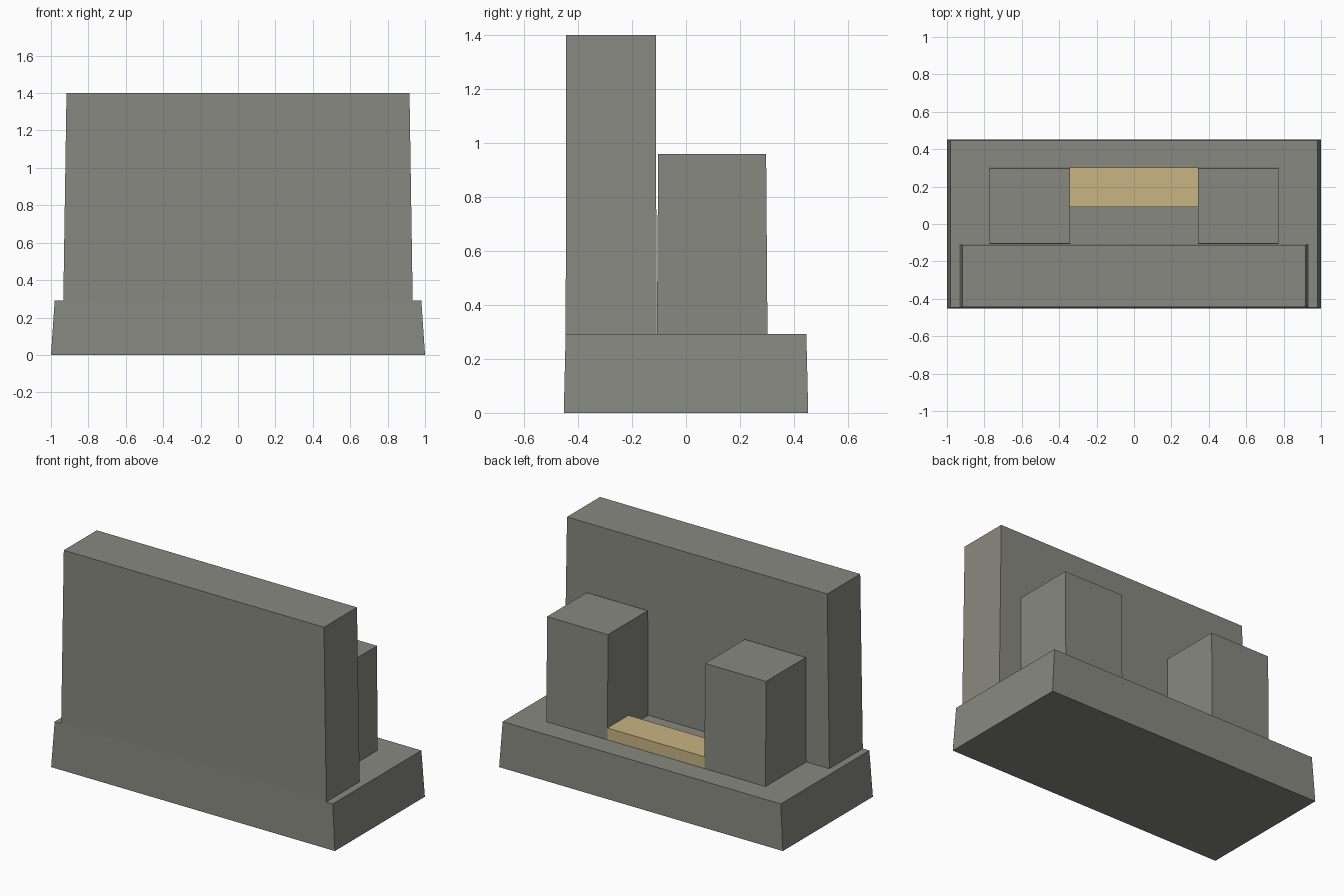
import bpy

if "Cube" in bpy.data.objects:
    bpy.data.objects.remove(bpy.data.objects["Cube"])


def material(name, color):
    mat = bpy.data.materials.new(name)
    mat.diffuse_color = (*color, 1)
    mat.use_nodes = True
    mat.node_tree.nodes["Principled BSDF"].inputs["Base Color"].default_value = mat.diffuse_color
    return mat


def tapered_block(name, mat, bottom, top, z0, z1):
    """Box with separate bottom and top rectangles (x0, x1, y0, y1)."""
    verts = []
    for (x0, x1, y0, y1), z in ((bottom, z0), (top, z1)):
        verts += [(x0, y0, z), (x1, y0, z), (x1, y1, z), (x0, y1, z)]
    faces = [(3, 2, 1, 0), (4, 5, 6, 7)]
    faces += [(i, (i + 1) % 4, (i + 1) % 4 + 4, i + 4) for i in range(4)]
    mesh = bpy.data.meshes.new(name)
    mesh.from_pydata(verts, [], faces)
    mesh.materials.append(mat)
    obj = bpy.data.objects.new(name, mesh)
    bpy.context.collection.objects.link(obj)


BASE_TOP = 0.292
stone = material("dark_stone", (0.25, 0.25, 0.22))
wood = material("pale_wood", (0.58, 0.46, 0.23))

# Plinth, sides leaning slightly inwards
tapered_block("base", stone, (-1, 1, -0.453, 0.453), (-0.98, 0.98, -0.446, 0.446),
              0, BASE_TOP)

# Tall front wall
tapered_block("wall", stone, (-0.934, 0.934, -0.446, -0.109),
              (-0.917, 0.917, -0.444, -0.112), BASE_TOP, 1.4)

# Pair of square posts behind the wall
for side, x0, x1 in (("left", -0.772, -0.342), ("right", 0.342, 0.772)):
    tapered_block(side + "_post", stone, (x0, x1, -0.108, 0.302),
                  (x0, x1, -0.103, 0.297), BASE_TOP, 0.96)

# Low wooden step between the posts
step = (-0.342, 0.342, 0.09, 0.302)
tapered_block("step", wood, step, step, BASE_TOP, 0.367)
